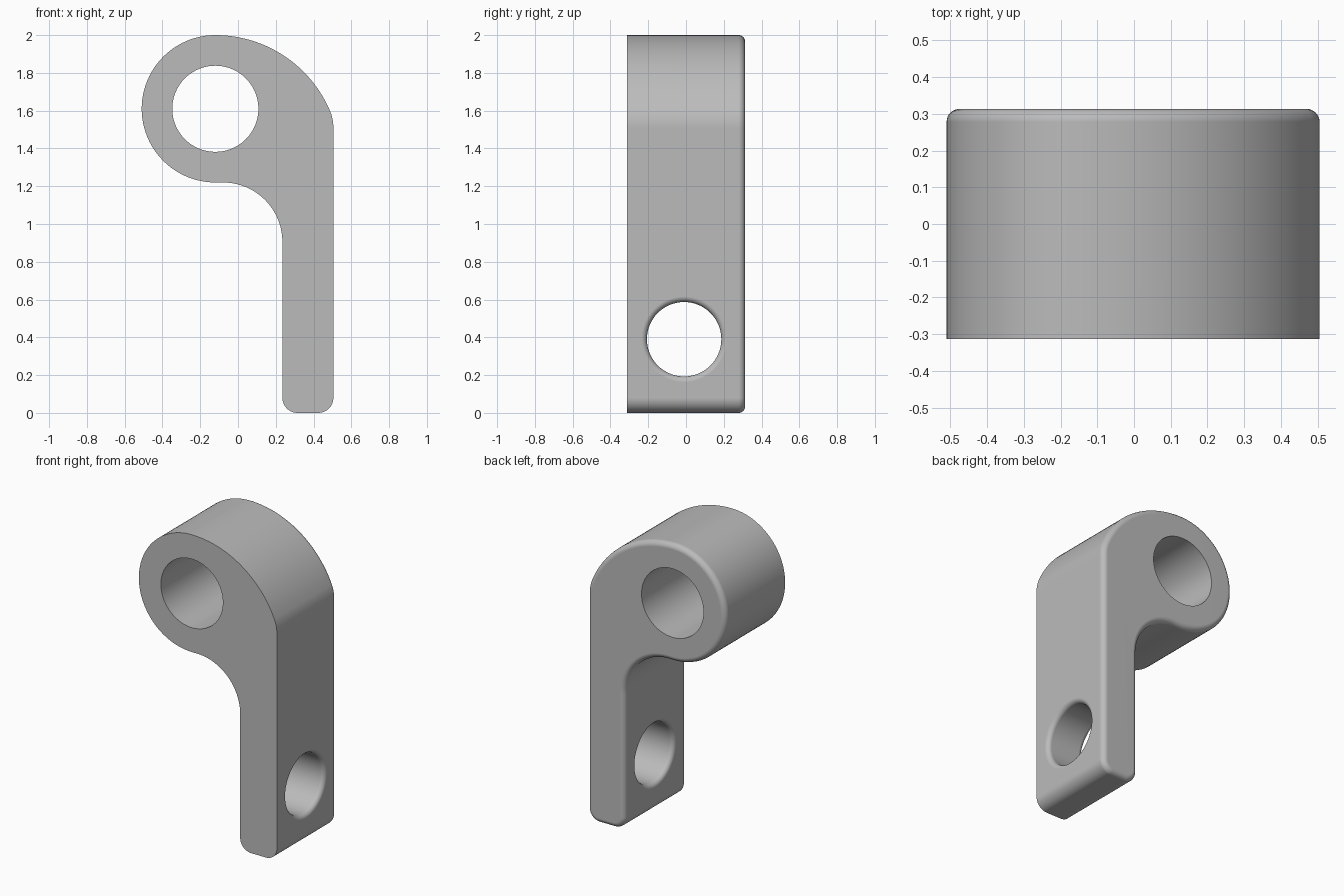
import bpy, bmesh
from math import sin, cos, pi, radians
from mathutils import Matrix

cube = bpy.data.objects.get("Cube")
if cube:
    bpy.data.objects.remove(cube, do_unlink=True)

HALF = 0.313          # half depth along y
ROUND = 0.035         # rounding of the back rim
HOLE_R, RIM = 0.197, 0.03
WALL = (0.235, 0.505)  # leg faces along x

grey = bpy.data.materials.new("grey")
grey.use_nodes = True
colour = (0.5, 0.5, 0.5, 1)
grey.diffuse_color = colour
grey.node_tree.nodes["Principled BSDF"].inputs["Base Color"].default_value = colour


def arc(cx, cz, r, a, b, n, last=True):
    angles = [radians(a + (b - a) * i / n) for i in range(n + (1 if last else 0))]
    return [(cx + r * cos(t), cz + r * sin(t)) for t in angles]


def outline(inset):
    """Side outline as tangent arcs, shrunk by inset."""
    o = inset
    return (arc(-0.12, 1.61, 0.39 - o, 90, 270, 48)             # eye
            + arc(-0.08, 0.905, 0.315 + o, 90, 0, 24)           # inner bend
            + arc(0.315, 0.08, 0.08 - o, 180, 270, 10)          # foot corners
            + arc(0.425, 0.08, 0.08 - o, 270, 360, 10)
            + arc(0.275, 1.51, 0.23 - o, 0, 23.28, 8, False)    # shoulder
            + arc(-0.12, 1.34, 0.66 - o, 23.28, 90, 24, False))


def loft(name, rings):
    """Skin closed rings of points and cap both ends."""
    bm = bmesh.new()
    loops = [[bm.verts.new(p) for p in ring] for ring in rings]
    n = len(loops[0])
    for a, b in zip(loops, loops[1:]):
        for i in range(n):
            j = (i + 1) % n
            bm.faces.new((a[i], a[j], b[j], b[i]))
    bm.faces.new(loops[0])
    bm.faces.new(loops[-1])
    bmesh.ops.recalc_face_normals(bm, faces=bm.faces)
    mesh = bpy.data.meshes.new(name)
    bm.to_mesh(mesh)
    bm.free()
    obj = bpy.data.objects.new(name, mesh)
    bpy.context.collection.objects.link(obj)
    mesh.materials.append(grey)
    return obj


# Bracket body: sharp front rim, rounded back rim
layers = [(-HALF, 0)]
for k in range(9):
    t = k / 8 * pi / 2
    layers.append((HALF - ROUND + ROUND * sin(t), ROUND * (1 - cos(t))))
body = loft("bracket", [[(x, y, z) for x, z in outline(o)] for y, o in layers])

# Cutter for the eye, running front to back
eye = loft("eye_cutter", [[(x, y, z) for x, z in arc(-0.12, 1.61, 0.228, 0, 360, 80, False)]
                          for y in (-0.5, 0.5)])

# Cutter for the leg hole, flared at both mouths
half_flare = []
for k in range(9):
    t = k / 8 * pi / 2
    half_flare.append((RIM * (1 - sin(t)), HOLE_R + RIM * (1 - cos(t))))
half_flare.reverse()   # from mouth to throat is by growing depth
mouth = sorted(((RIM - d, HOLE_R + RIM - (r - HOLE_R)) for d, r in half_flare))
mouth = [(RIM * (1 - cos(k / 8 * pi / 2)), HOLE_R + RIM * (1 - sin(k / 8 * pi / 2)))
         for k in range(9)]
stations = [(WALL[0] - 0.05, HOLE_R + RIM)]
stations += [(WALL[0] + d, r) for d, r in mouth]
stations += [(WALL[1] - d, r) for d, r in reversed(mouth)]
stations += [(WALL[1] + 0.05, HOLE_R + RIM)]
leg = loft("leg_hole_cutter", [[(x, y, z) for y, z in arc(-0.01, 0.39, r, 0, 360, 64, False)]
                               for x, r in stations])

# Cut the holes, then drop the cutters
bpy.context.view_layer.objects.active = body
body.select_set(True)
for cutter in (eye, leg):
    mod = body.modifiers.new("cut", "BOOLEAN")
    mod.operation = "DIFFERENCE"
    mod.solver = "EXACT"
    mod.object = cutter
    bpy.ops.object.modifier_apply(modifier=mod.name)
    bpy.data.objects.remove(cutter, do_unlink=True)

# Smooth curves, crisp edges and flat faces
body.select_set(True)
bpy.ops.object.shade_smooth_by_angle(angle=radians(30))
weighted = body.modifiers.new("flat_faces", "WEIGHTED_NORMAL")
weighted.keep_sharp = True
